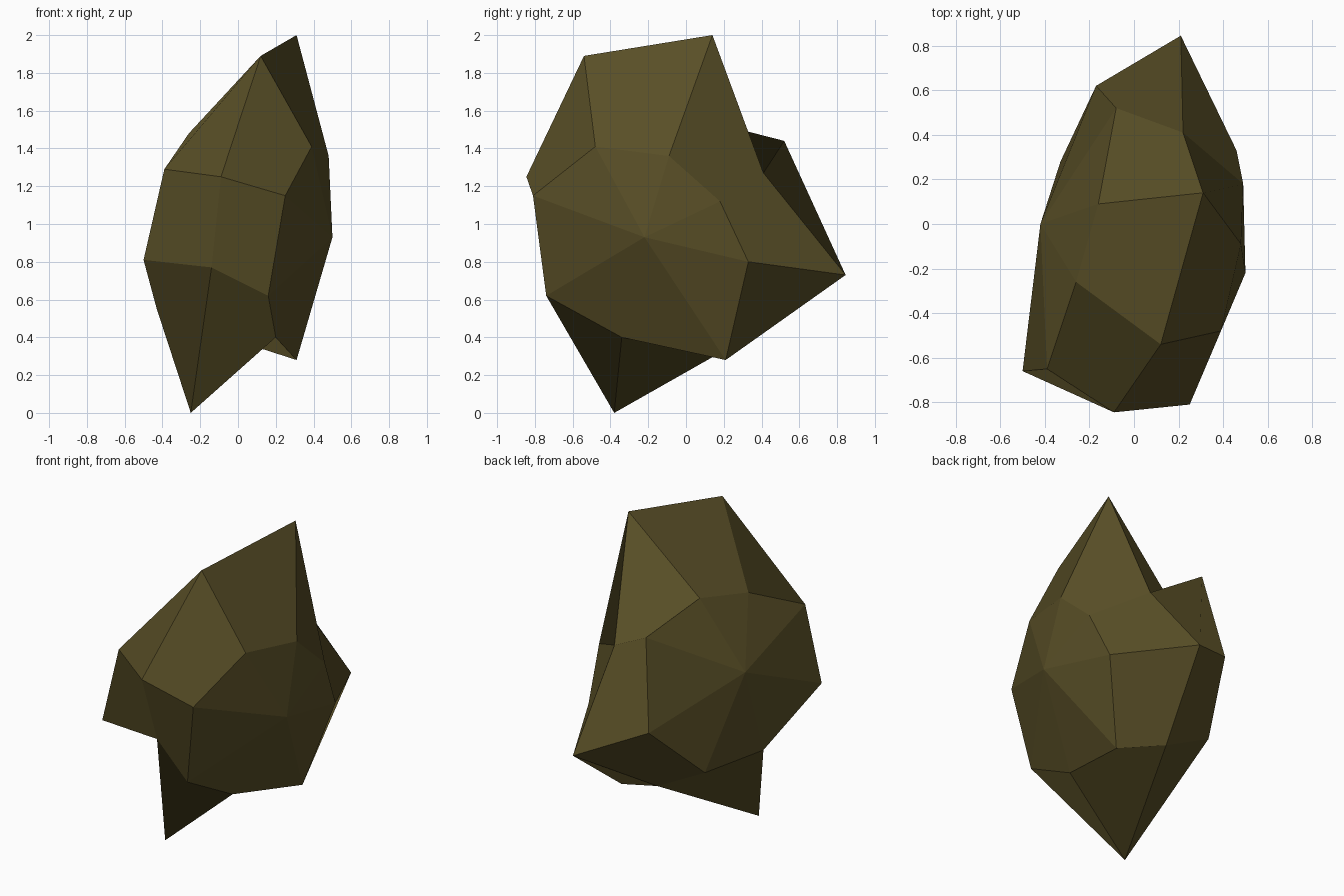
import bpy
import bmesh

default_cube = bpy.data.objects.get("Cube")
if default_cube:
    bpy.data.objects.remove(default_cube, do_unlink=True)

# Eight-sided rings around the x axis, each starting at the upper front
# and running over the top, down the back and under the base.
LEFT_TIP = (.5, -.22, .93)
LEFT_RING = [
    (.25, -.81, 1.15), (.39, -.48, 1.41), (.48, -.09, 1.36), (.49, .18, 1.12),
    (.46, .33, .8), (.31, .21, .28), (.2, -.34, .4), (.16, -.74, .62),
]
MIDDLE_RING = [
    (-.09, -.845, 1.25), (.12, -.54, 1.89), (.31, .14, 2), (.22, .41, 1.27),
    (.21, .845, .73), (0, .29, .38), (-.25, -.38, 0), (-.14, -.62, .77),
]
RIGHT_RING = [
    (-.39, -.65, 1.29), (-.26, -.26, 1.48), (-.16, .09, 1.55), (-.08, .52, 1.44),
    (-.17, .62, .89), (-.33, .28, .55), (-.43, -.17, .55), (-.5, -.66, .81),
]
RIGHT_TIP = (-.42, 0, 1.11)


def make_material(name, colour):
    material = bpy.data.materials.new(name)
    material.use_nodes = True
    material.diffuse_color = colour
    shader = next(n for n in material.node_tree.nodes if n.type == "BSDF_PRINCIPLED")
    shader.inputs["Base Color"].default_value = colour
    shader.inputs["Roughness"].default_value = 0.9
    return material


def neighbours(ring):
    """Pair every point of a closed ring with the next one."""
    return zip(ring, ring[1:] + ring[:1])


def bridge(bm, outer, inner):
    """Join two rings with a band of four-sided facets."""
    for (a, a_next), (b, b_next) in zip(neighbours(outer), neighbours(inner)):
        bm.faces.new((a_next, b_next, b, a))


def cap(bm, tip, ring):
    """Close a ring with a fan of triangles meeting at the tip."""
    for a, a_next in neighbours(ring):
        bm.faces.new((tip, a, a_next))


bm = bmesh.new()
left, middle, right = (
    [bm.verts.new(point) for point in ring]
    for ring in (LEFT_RING, MIDDLE_RING, RIGHT_RING)
)

# Bands of facets around the body
bridge(bm, left, middle)
bridge(bm, middle, right)

# Faceted sides
cap(bm, bm.verts.new(LEFT_TIP), left[::-1])
cap(bm, bm.verts.new(RIGHT_TIP), right)

bm.normal_update()
mesh = bpy.data.meshes.new("rock")
bm.to_mesh(mesh)
bm.free()

mesh.materials.append(make_material("dark olive stone", (0.1, 0.078, 0.02, 1)))
rock = bpy.data.objects.new("rock", mesh)
bpy.context.collection.objects.link(rock)
